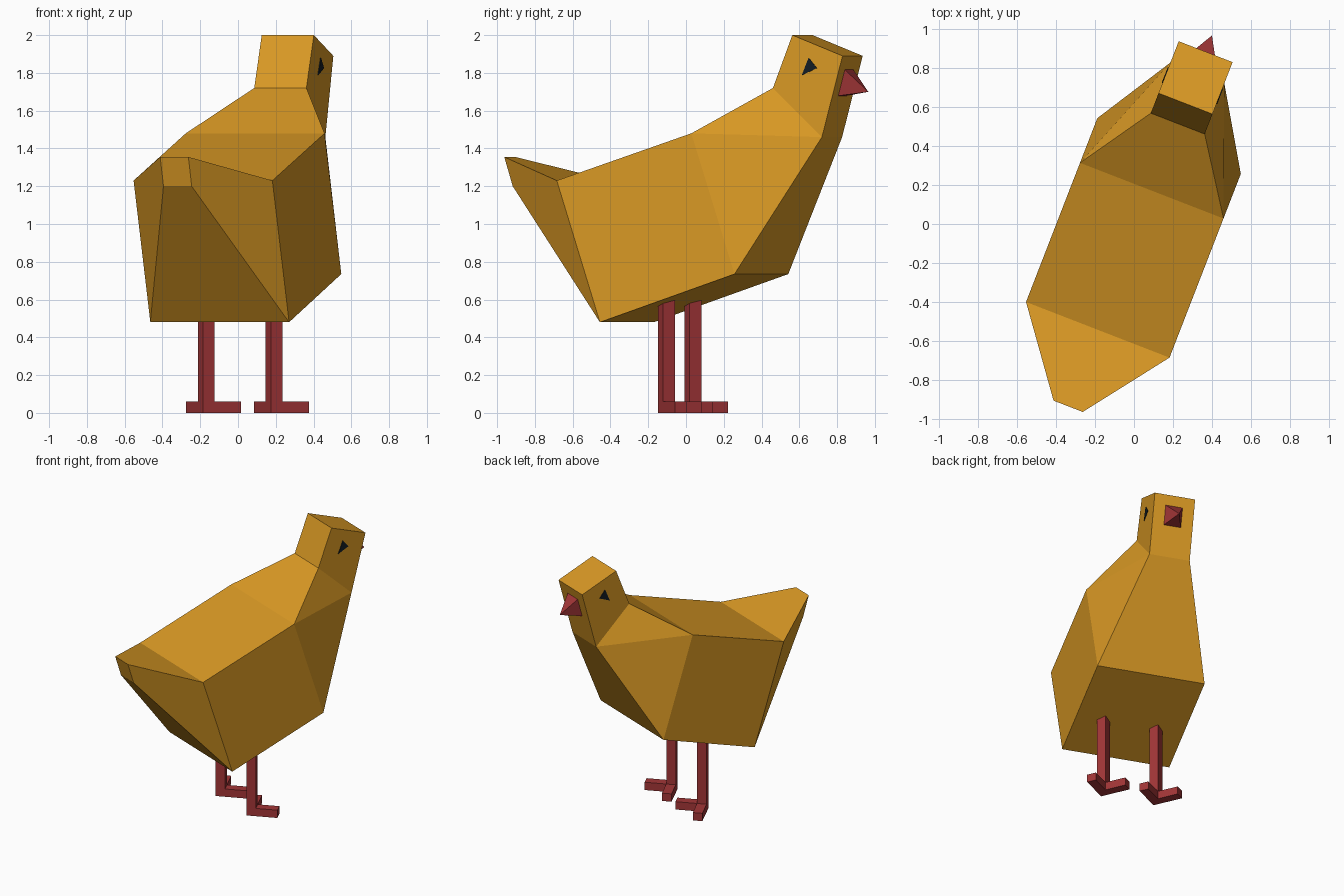
import bpy, bmesh, math
from mathutils import Matrix

if "Cube" in bpy.data.objects:
    bpy.data.objects.remove(bpy.data.objects["Cube"])

# the whole bird is turned a little about z; parts are built facing local +y
TURN = Matrix.Rotation(math.radians(-21.2), 4, 'Z') @ Matrix.Translation((0.023, 0, 0))


def material(name, rgb):
    m = bpy.data.materials.new(name)
    m.diffuse_color = (*rgb, 1)
    m.use_nodes = True
    m.node_tree.nodes["Principled BSDF"].inputs["Base Color"].default_value = m.diffuse_color
    return m


ORANGE = material("orange_feathers", (0.70, 0.32, 0.018))
RED = material("dark_red", (0.36, 0.036, 0.038))
BLACK = material("eye_black", (0.006, 0.012, 0.018))


def make(name, verts, faces, mat):
    bm = bmesh.new()
    vs = [bm.verts.new(v) for v in verts]
    for f in faces:
        bm.faces.new([vs[i] for i in f])
    bmesh.ops.recalc_face_normals(bm, faces=bm.faces)
    me = bpy.data.meshes.new(name)
    bm.to_mesh(me)
    bm.free()
    me.materials.append(mat)
    ob = bpy.data.objects.new(name, me)
    ob.matrix_world = TURN
    bpy.context.collection.objects.link(ob)
    return ob


def prism(name, outline, axis_point, mat):
    """Extrude a 2D outline; axis_point(u, v, k) places it at end k = 0 or 1."""
    n = len(outline)
    verts = [axis_point(u, v, k) for k in (0, 1) for u, v in outline]
    faces = [range(n), range(n, 2 * n)]
    faces += [(i, (i + 1) % n, n + (i + 1) % n, n + i) for i in range(n)]
    return make(name, verts, faces, mat)


# body: side outline as (half width, y, z), mirrored across x
outline = [
    (0.08, -0.992, 1.355),   # 0 tail tip
    (0.394, -0.572, 1.23),   # 1 rump
    (0.394, 0.192, 1.48),    # 2 shoulder
    (0.148, 0.56, 1.72),     # 3 nape
    (0.148, 0.67, 2.0),      # 4 crown
    (0.148, 0.955, 1.89),    # 5 forehead
    (0.148, 0.838, 1.46),    # 6 throat
    (0.394, 0.437, 0.735),   # 7 chest
    (0.394, -0.327, 0.48),   # 8 belly
    (0.08, -0.944, 1.2),     # 9 under tail
]
n = len(outline)
side = [(0, 1, 8, 9), (1, 2, 7, 8), (2, 6, 7), (2, 3, 6), (3, 4, 5, 6)]
verts = [(s * w, y, z) for s in (-1, 1) for w, y, z in outline]
faces = [[i + o for i in f] for o in (0, n) for f in side]
faces += [(i, (i + 1) % n, n + (i + 1) % n, n + i) for i in range(n)]
make("body", verts, faces, ORANGE)

# beak: four-sided pyramid on the sloping face
B = 0.064
make("beak",
     [(-B, 0.893, 1.678), (B, 0.893, 1.678), (B, 0.932, 1.82), (-B, 0.932, 1.82), (0, 1.044, 1.70)],
     [(0, 1, 2, 3), (0, 1, 4), (1, 2, 4), (2, 3, 4), (3, 0, 4)], RED)

eye = [(0.725, 1.788), (0.81, 1.825), (0.764, 1.88)]
H, L = 0.034, 0.187
toes = [(-H, -H), (L, -H), (L, H), (H, H), (H, L), (-H, L)]
shin = [(-H, -H), (H, -H), (H, H), (-H, H)]
C = math.sqrt(0.5)

for s, label in ((-1, "left"), (1, "right")):
    # eye plates
    prism(label + "_eye", eye, lambda u, v, k: (s * (0.146 + 0.006 * k), u, v), BLACK)

    # legs and two-toed feet, set at 45 degrees to the body
    def stand(top, bottom=0.0):
        return lambda u, v, k: (s * 0.193 + C * (u - v), -0.027 + C * (u + v),
                                top if k else bottom)
    prism(label + "_foot", toes, stand(0.06), RED)
    prism(label + "_leg", shin, stand(0.61, 0.06), RED)
